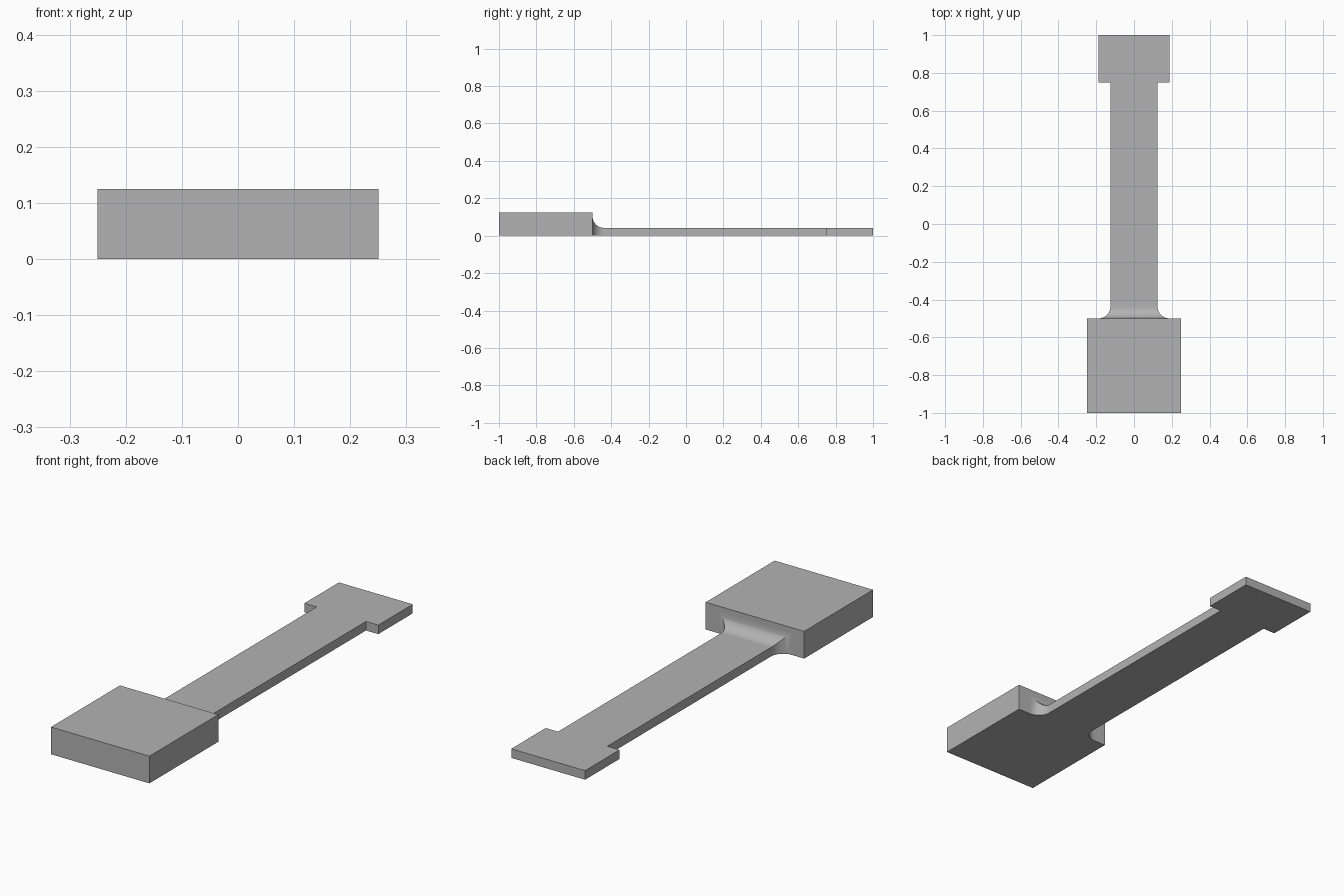
import bpy
import bmesh
from math import sin, cos, pi

cube = bpy.data.objects.get("Cube")
if cube:
    bpy.data.objects.remove(cube, do_unlink=True)

HEAD_TOP, STRIP_TOP = 0.125, 0.0417
STRIP_HALF, TAB_HALF, HEAD_HALF = 0.125, 0.1875, 0.25
HEAD_BACK, TAB_FRONT = -0.5, 0.75
RADIUS, STEPS = 0.0625, 16

# Half outline from front to back: half width, y, top height
rows = [(HEAD_HALF, -1, HEAD_TOP), (HEAD_HALF, HEAD_BACK, HEAD_TOP)]
for i in range(STEPS + 1):
    a = i / STEPS * pi / 2
    flare = RADIUS * (1 - sin(a))
    rows.append((STRIP_HALF + flare, HEAD_BACK + RADIUS * (1 - cos(a)), STRIP_TOP + flare))
arc_end = len(rows) - 1
rows += [(STRIP_HALF, TAB_FRONT, STRIP_TOP), (TAB_HALF, TAB_FRONT, STRIP_TOP),
         (TAB_HALF, 1, STRIP_TOP)]

bm = bmesh.new()


def rail(side, raised):
    return [bm.verts.new((side * x, y, z * raised)) for x, y, z in rows]


low_l, low_r = rail(1, 0), rail(-1, 0)
top_l, top_r = rail(1, 1), rail(-1, 1)

# Side walls, leaving out the shoulder behind the head
for low, top in ((low_l, top_l), (low_r, top_r)):
    for i in range(len(rows) - 1):
        if i != 1:
            bm.faces.new((low[i], low[i + 1], top[i + 1], top[i]))

# Head top and curved fillet top
for i in [0] + list(range(2, arc_end)):
    bm.faces.new((top_l[i], top_l[i + 1], top_r[i + 1], top_r[i]))

# Shoulder around the root of the strip
bm.faces.new((low_l[1], top_l[1], top_r[1], low_r[1],
              low_r[2], top_r[2], top_l[2], low_l[2]))

# Flat strip and tab top, underside, and both ends
bm.faces.new(top_l[arc_end:] + top_r[:arc_end - 1:-1])
bm.faces.new(low_l + low_r[::-1])
for i in (0, -1):
    bm.faces.new((low_l[i], top_l[i], top_r[i], low_r[i]))
bmesh.ops.recalc_face_normals(bm, faces=bm.faces)

mesh = bpy.data.meshes.new("flat_key_bar")
bm.to_mesh(mesh)
bm.free()
bar = bpy.data.objects.new("flat_key_bar", mesh)
bpy.context.collection.objects.link(bar)

# Plain grey
grey = bpy.data.materials.new("plain_grey")
grey.use_nodes = True
colour = (0.45, 0.45, 0.45, 1)
grey.diffuse_color = colour
grey.node_tree.nodes["Principled BSDF"].inputs["Base Color"].default_value = colour
mesh.materials.append(grey)

# Smooth fillets, flat large faces
bpy.ops.object.select_all(action="DESELECT")
bar.select_set(True)
bpy.context.view_layer.objects.active = bar
bpy.ops.object.shade_smooth_by_angle(angle=pi / 6)
for face in mesh.polygons:
    face.use_smooth = face.area < 0.01
